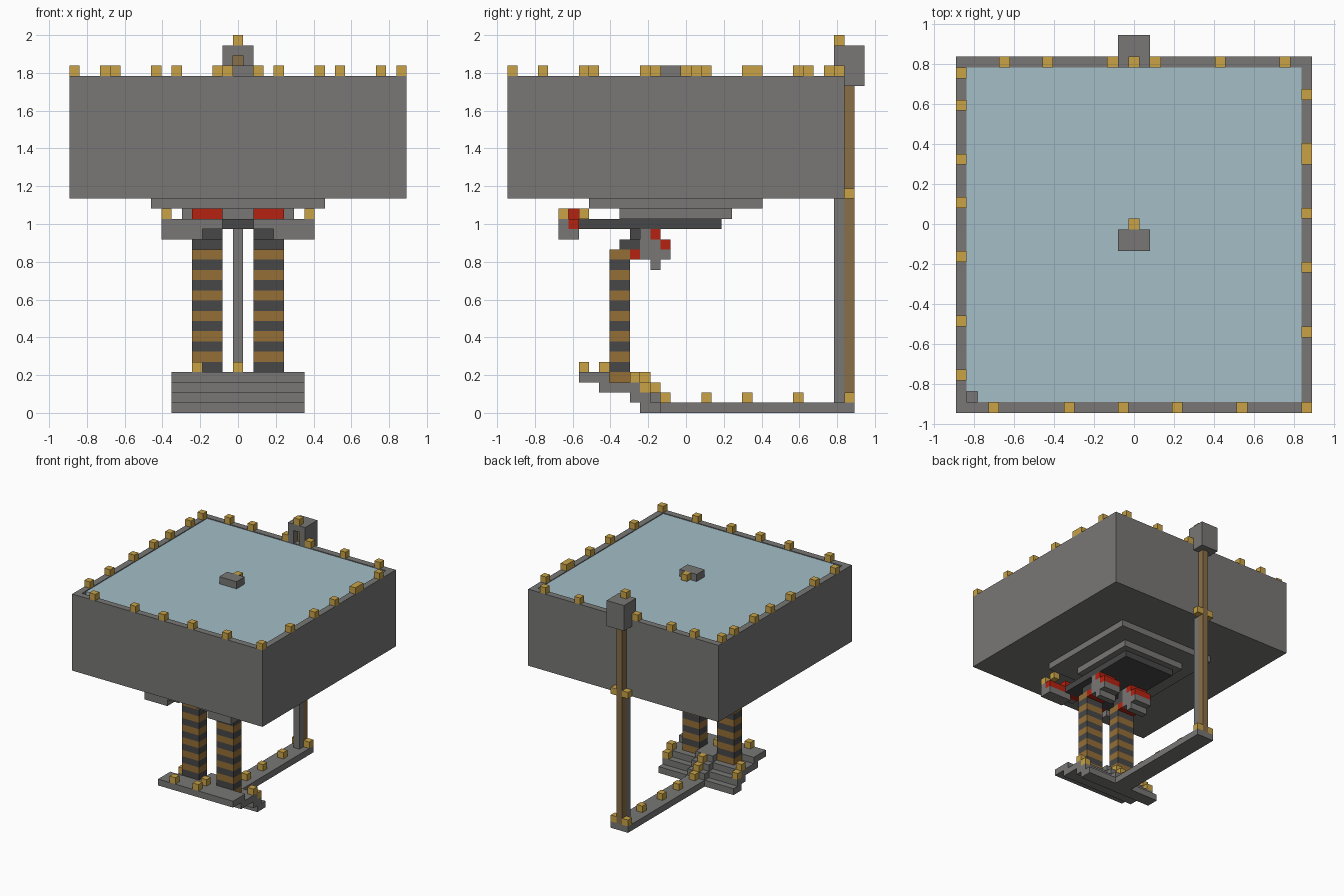
import bpy
import bmesh
from mathutils import Matrix, Vector

# Remove the default cube only
default_cube = bpy.data.objects.get("Cube")
if default_cube:
    bpy.data.objects.remove(default_cube, do_unlink=True)

UNIT = 2 / 37          # edge of one block
WIDE, DEEP = 33, 35    # footprint in blocks


def linear(value):
    value /= 255
    return value / 12.92 if value < 0.04 else ((value + 0.055) / 1.055) ** 2.4


def material(name, red, green, blue):
    colour = (linear(red), linear(green), linear(blue), 1)
    mat = bpy.data.materials.new(name)
    mat.use_nodes = True
    mat.diffuse_color = colour
    mat.node_tree.nodes["Principled BSDF"].inputs["Base Color"].default_value = colour
    return mat


stone = material("stone_grey", 120, 119, 118)
dark = material("dark_stone", 71, 71, 71)
brown = material("band_brown", 148, 110, 54)
pipe = material("pipe_brown", 136, 110, 70)
gold = material("lamp_gold", 200, 162, 70)
red = material("accent_red", 182, 34, 17)
water = material("water_blue", 164, 189, 198)


def part(name, mat, *boxes, mirror=False):
    """Join block-unit boxes ((x0, x1), (y0, y1), (z0, z1)) into one object."""
    boxes = list(boxes)
    if mirror:
        boxes += [((WIDE - x[1], WIDE - x[0]), y, z) for x, y, z in boxes]
    bm = bmesh.new()
    for x, y, z in boxes:
        size = Vector((x[1] - x[0], y[1] - y[0], z[1] - z[0])) * UNIT
        centre = Vector((x[0] + x[1] - WIDE, y[0] + y[1] - DEEP, z[0] + z[1])) * UNIT / 2
        placing = Matrix.LocRotScale(centre, None, size)
        bmesh.ops.create_cube(bm, size=1, matrix=placing)
    mesh = bpy.data.meshes.new(name)
    bm.to_mesh(mesh)
    bm.free()
    mesh.materials.append(mat)
    obj = bpy.data.objects.new(name, mesh)
    bpy.context.scene.collection.objects.link(obj)


def one(n):
    return (n, n + 1)


def lamps(name, cells, mirror=False):
    part(name, gold, *[(one(x), one(y), one(z)) for x, y, z in cells], mirror=mirror)


full = (0, WIDE)
middle = (15, 18)
axis = one(16)
inner = (1, 32)
rim = 33

# Tank: walls, floor, water with one open corner cell
walls = (21, rim)
part("tank_side_walls", stone, (one(0), full, walls), mirror=True)
part("tank_front_wall", stone, (inner, one(0), walls))
part("tank_back_wall", stone, (inner, one(32), walls))
part("tank_floor", stone, (inner, inner, one(21)))
level = 32.88
part("water", water, ((2, 32), inner, (22, level)), (one(1), (2, 32), (22, level)))
part("corner_stone", stone, (one(1), one(1), (22, 32)))

# Lamps standing on the tank rim
lamps("left_rim_lamps", [(32, y, rim) for y in (0, 7, 13, 18, 23, 24, 29)])
lamps("right_rim_lamps", [(0, y, rim) for y in (3, 8, 14, 19, 23, 28, 31)])
lamps("front_rim_lamps", [(x, 0, rim) for x in (3, 10, 15, 20, 26)])
lamps("back_rim_lamps", [(x, 32, rim) for x in (4, 8, 14, 18, 24, 30)])

# Small island in the middle of the water
part("island", stone, (middle, (15, 17), (32, 34)))
lamps("island_lamp", [(16, 17, rim)])

# Water inlet at the back with an open mouth
part("inlet_body", stone, (middle, (33, 35), (32, 36)))
part("inlet_cheeks", stone, (one(15), one(32), (rim, 36)), mirror=True)
part("inlet_lintel", stone, (axis, one(32), one(35)))
part("inlet_mouth", pipe, (axis, (32.9, 33), (rim, 35)))
lamps("inlet_lamp", [(16, 32, 36)])

# Supply pipe and its post
part("post", stone, (axis, one(32), (1, 21)))
part("supply_pipe", pipe, (axis, one(33), (1, 32)))
lamps("pipe_lamps", [(15, 33, z) for z in (1, 21)], mirror=True)

# Underside layers stepping in from the tank
part("upper_underlayer", stone, ((8, 25), (8, 25), one(20)))
part("middle_underlayer", stone, ((11, 22), (11, 22), one(19)))
part("lower_underlayer", dark, ((12, 21), (7, 21), one(18)))

# Front grips
part("front_grips", stone, ((9, 15), one(5), one(18)), ((9, 13), (5, 7), one(17)), mirror=True)
part("front_grip_pads", red, ((9, 15), one(6), one(18)), ((12, 15), one(6), one(19)), mirror=True)
lamps("front_grip_lamps", [(9, y, 19) for y in (5, 7)], mirror=True)

# Rear grips behind the pillar tops
leg = (12, 15)
part("rear_grips", stone, (leg, one(14), one(14)), (leg, (13, 16), one(15)),
     (leg, (13, 15), one(16)), (leg, one(13), one(17)), mirror=True)
part("rear_grip_pads", red, (leg, one(12), one(15)), (leg, one(15), one(16)),
     (leg, one(14), one(17)), mirror=True)

# Banded pillars with dark heads
for name, mat, start in (("brown_pillar_bands", brown, 3), ("dark_pillar_bands", dark, 4)):
    part(name, mat, *[(leg, (10, 12), one(z)) for z in range(start, 16, 2)], mirror=True)
part("pillar_heads", dark, (leg, (11, 13), one(16)), ((13, 15), one(12), one(17)), mirror=True)

# Stepped base, with a central stair running one block further back
base = (10, 23)
for step, (front, back) in enumerate(((13, 15), (12, 14), (9, 13), (7, 10))):
    part("base_step", stone, (base, (front, back), one(step)))
for step, (front, back) in enumerate(((15, 34), (14, 15), (13, 14), (10, 13))):
    part("walkway" if step == 0 else "central_stair", stone, (middle, (front, back), one(step)))

# Lamps on the base, stair and walkway
lamps("front_base_lamps", [(12, 7, 4), (16, 7, 4), (16, 9, 4)])
lamps("side_step_lamps", [(10, 15 - z, z) for z in (2, 3)], mirror=True)
lamps("stair_lamps", [(16, 16 - z, z) for z in (1, 2, 3)])
lamps("walkway_lamps", [(16, y, 1) for y in (19, 23, 28)])
